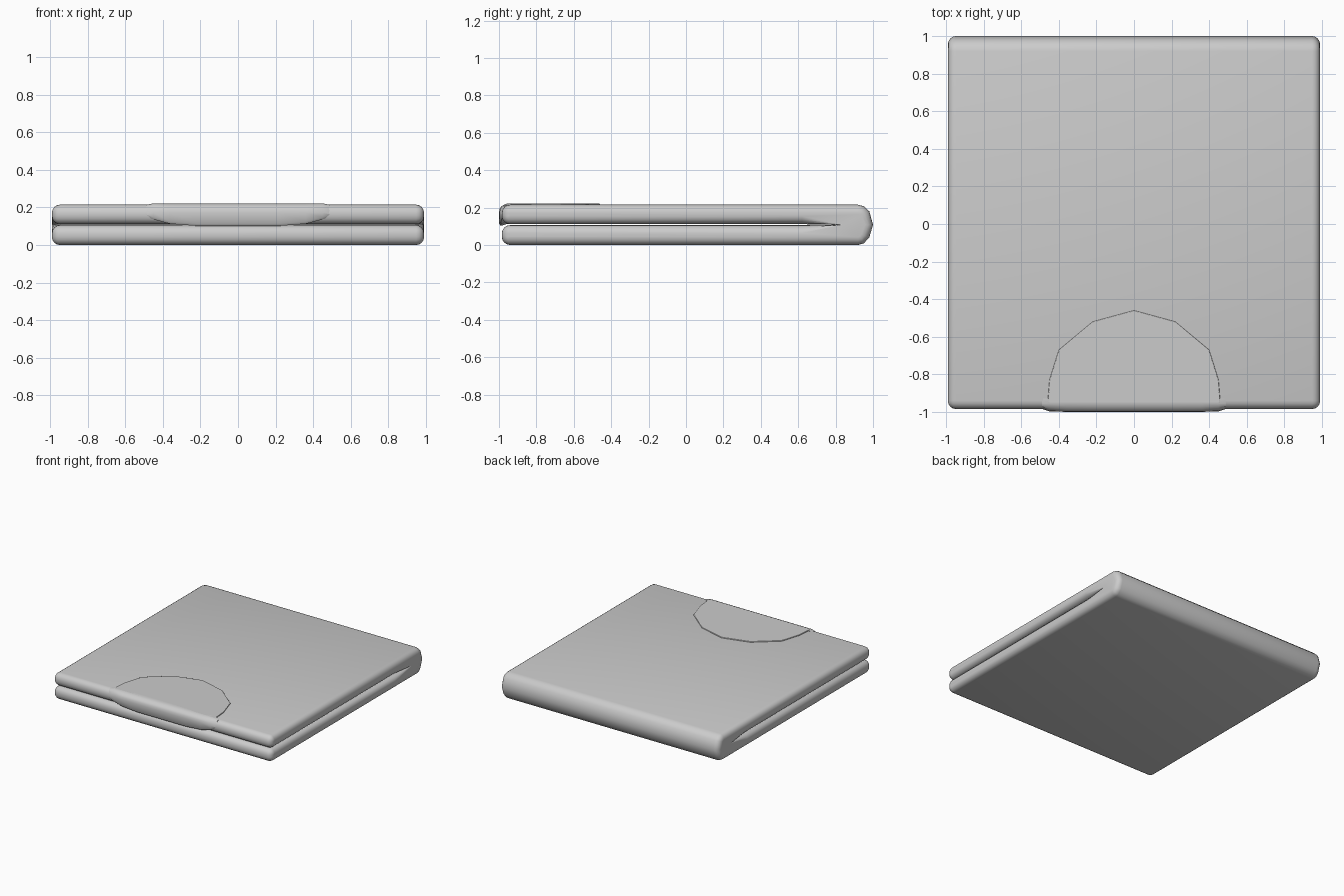
import bpy, bmesh
from math import sin, cos, pi, radians

if "Cube" in bpy.data.objects:
    bpy.data.objects.remove(bpy.data.objects["Cube"])

R = 0.042           # edge rounding
TOP = 0.215


def arc(cy, cz, r, a0, a1, n=4):
    return [(cy + r * cos(radians(a0 + (a1 - a0) * i / n)),
             cz + r * sin(radians(a0 + (a1 - a0) * i / n))) for i in range(n + 1)]


def fold_profile(d):
    """Folded U-shaped section (y, z), inset by d."""
    r = R - d + 0.003
    f, lo, hi = -0.985 + d, 0.106 - d, 0.111 + d
    p = arc(f + r, TOP - d - r, r, 90, 180)
    p += arc(f + r, hi + r, r, 180, 270)
    p += [(0.62, hi), (0.82 + d * 0.4, 0.1085), (0.62, lo)]
    p += arc(f + r, lo - r, r, 90, 180)
    p += arc(f + r, d + r, r, 180, 270)
    p += [(0.92, d), (0.95 - d * 0.4, 0.008 + d * 0.9), (0.98 - d, 0.04 + d * 0.4),
          (1.0 - d, 0.108), (0.98 - d, 0.18 - d * 0.4),
          (0.95 - d * 0.4, TOP - 0.008 - d * 0.9), (0.92, TOP - d)]
    return p


def finish(name, bm, bevel=0):
    bmesh.ops.recalc_face_normals(bm, faces=bm.faces)
    me = bpy.data.meshes.new(name)
    bm.to_mesh(me)
    bm.free()
    ob = bpy.data.objects.new(name, me)
    bpy.context.collection.objects.link(ob)
    bpy.ops.object.select_all(action='DESELECT')
    ob.select_set(True)
    bpy.context.view_layer.objects.active = ob
    if bevel:
        m = ob.modifiers.new("Bevel", 'BEVEL')
        m.width, m.segments = bevel, 3
    bpy.ops.object.shade_smooth_by_angle(angle=radians(40))
    return ob


# Folded body: section lofted across the width with rounded side edges
bm = bmesh.new()
side = []
for i in range(5):
    a = i / 4 * pi / 2
    side.append((0.99 - R * (1 - sin(a)), R * (1 - cos(a))))
stations = [(-x, d) for x, d in reversed(side)] + side
rings = [[bm.verts.new((x, y, z)) for y, z in fold_profile(d)] for x, d in stations]
for a, b in zip(rings, rings[1:]):
    for i in range(len(a)):
        j = (i + 1) % len(a)
        bm.faces.new((a[i], a[j], b[j], b[i]))
bm.faces.new(rings[0])
bm.faces.new(rings[-1])
finish("folded_body", bm)

# Closing tab: rounded patch on top, wrapping over the front edge
half = [(0.46, -0.955), (0.45, -0.83), (0.40, -0.67), (0.22, -0.52)]
outline = half + [(0, -0.46)] + [(-x, y) for x, y in reversed(half)]
bm = bmesh.new()
face = bm.faces.new([bm.verts.new((x, y, 0.205)) for x, y in outline])
ext = bmesh.ops.extrude_face_region(bm, geom=[face])
for v in ext['geom']:
    if isinstance(v, bmesh.types.BMVert):
        v.co.z = 0.222
finish("tab_top", bm, 0.004)

# Front lip of the tab: curved section lofted across, shorter toward the ends
bm = bmesh.new()
ends = [(0.49, 0.150, -0.984), (0.45, 0.136, -0.997), (0.36, 0.113, -1.0), (0.22, 0.102, -1.0)]
rings = []
for x, zb, yf in [(-x, z, y) for x, z, y in ends] + ends[::-1]:
    zt = 0.222 if abs(x) < 0.47 else 0.214
    sec = [(-0.93, zt), (-0.955, zt), (-0.972, zt - 0.006), (yf + 0.012, zt - 0.016),
           (yf + 0.003, zt - 0.03), (yf, zt - 0.05), (yf, zb + 0.012),
           (yf + 0.01, zb), (-0.95, zb + 0.012), (-0.93, zb + 0.02)]
    rings.append([bm.verts.new((x, y, z)) for y, z in sec])
for a, b in zip(rings, rings[1:]):
    for i in range(len(a)):
        j = (i + 1) % len(a)
        bm.faces.new((a[i], a[j], b[j], b[i]))
bm.faces.new(rings[0])
bm.faces.new(rings[-1])
finish("tab_front_lip", bm)
